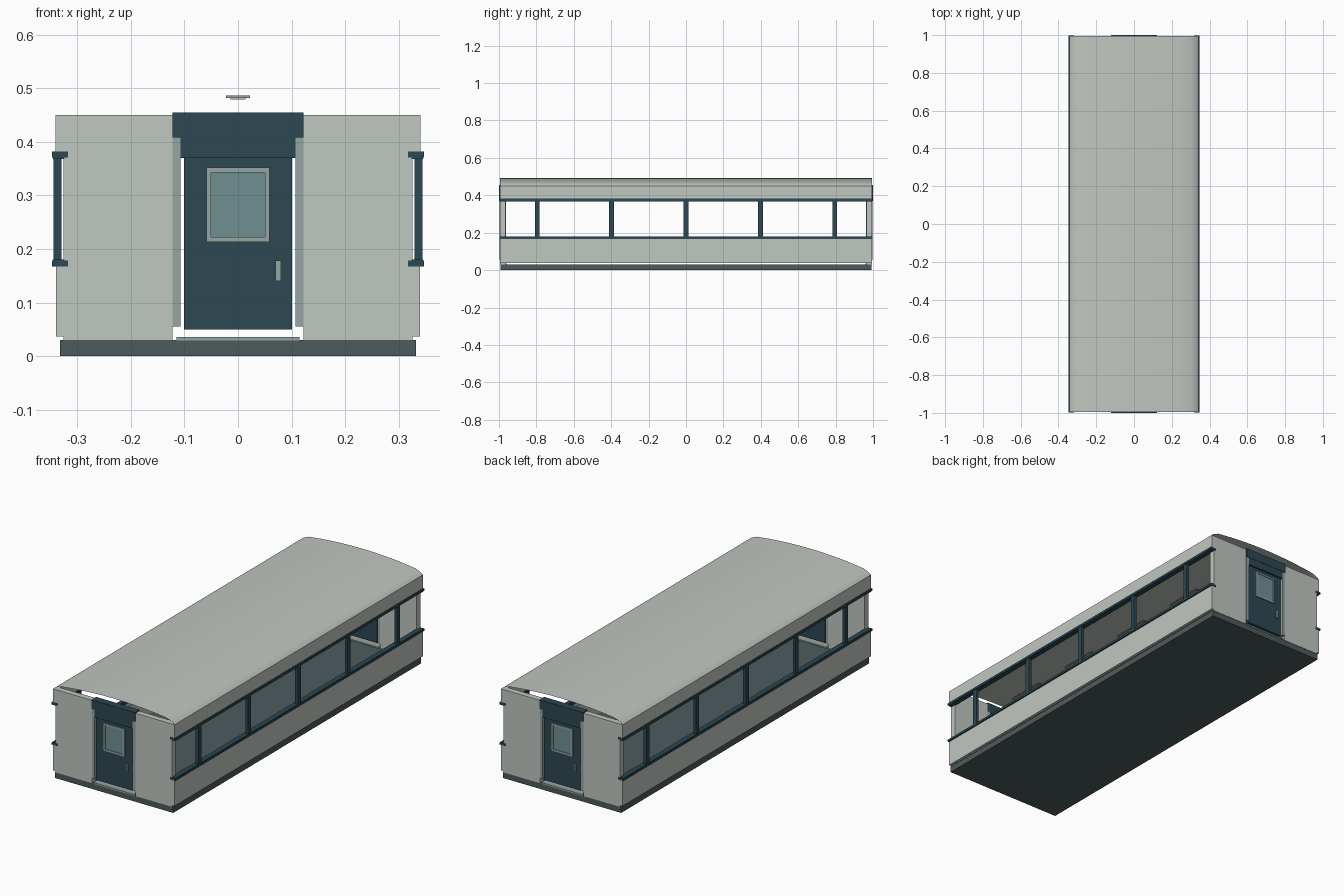
import bpy, bmesh, math
from mathutils import Matrix

if "Cube" in bpy.data.objects:
    bpy.data.objects.remove(bpy.data.objects["Cube"])

def material(name, rgb):
    m = bpy.data.materials.new(name)
    m.diffuse_color = (*rgb, 1)
    m.use_nodes = True
    m.node_tree.nodes["Principled BSDF"].inputs["Base Color"].default_value = m.diffuse_color
    return m

PALE = material("pale_paint", (0.53, 0.57, 0.53))
TEAL = material("dark_teal", (0.025, 0.065, 0.085))
JAMB = material("grey_teal", (0.30, 0.38, 0.37))
GLASS = material("door_glass", (0.16, 0.28, 0.29))
DARK = material("dark_base", (0.075, 0.105, 0.11))
TURN = Matrix.Rotation(math.pi, 4, 'Z')

def make(name, bm, mat):
    me = bpy.data.meshes.new(name)
    bm.to_mesh(me)
    bm.free()
    me.materials.append(mat)
    ob = bpy.data.objects.new(name, me)
    bpy.context.collection.objects.link(ob)
    return ob

def box(name, x, y, z, mat, twin=False):
    """Box from (min, max) ranges; twin adds a copy turned half round."""
    bm = bmesh.new()
    bmesh.ops.create_cube(bm, size=1)
    for v in bm.verts:
        for i, (a, b) in enumerate((x, y, z)):
            v.co[i] = a if v.co[i] < 0 else b
    if twin:
        copy = bmesh.ops.duplicate(bm, geom=bm.verts[:] + bm.edges[:] + bm.faces[:])
        verts = [g for g in copy["geom"] if isinstance(g, bmesh.types.BMVert)]
        bmesh.ops.transform(bm, matrix=TURN, verts=verts)
    return make(name, bm, mat)

FULL = (-0.995, 0.995)

# Floor slab
box("floor_base", (-0.332, 0.332), (-0.993, 0.993), (0, 0.03), DARK)

# Long sides: panels, rails and window posts (both sides at once)
box("lower_side_panel", (0.325, 0.34), FULL, (0.037, 0.173), PALE, True)
box("upper_side_panel", (0.322, 0.341), FULL, (0.38, 0.45), PALE, True)
box("inner_bead", (0.3215, 0.325), FULL, (0.139, 0.144), PALE, True)
for label, z, lip in (("lower", (0.167, 0.178), (0.173, 0.180)),
                      ("upper", (0.371, 0.382), (0.368, 0.375))):
    box(label + "_window_rail", (0.317, 0.347), (-0.997, 0.997), z, TEAL, True)
    box(label + "_rail_lip", (0.324, 0.345), FULL, lip, TEAL, True)
for i in range(5):
    y = (i - 2) * 0.398
    box(f"window_post_{i}", (0.329, 0.344), (y - 0.0125, y + 0.0125), (0.17, 0.375), TEAL)
    box(f"window_post_far_{i}", (-0.344, -0.329), (y - 0.0125, y + 0.0125), (0.17, 0.375), TEAL)

# End walls with a doorway between the two halves
WALL = (-0.995, -0.965)
box("end_wall_right", (0.122, 0.326), WALL, (0.03, 0.45), PALE, True)
box("end_wall_left", (-0.326, -0.122), WALL, (0.03, 0.45), PALE, True)
for side, x in (("right", (0.107, 0.122)), ("left", (-0.122, -0.107))):
    box("door_jamb_" + side, x, (-0.997, -0.963), (0.055, 0.41), JAMB, True)
box("door_header_top", (-0.122, 0.122), (-1.0, -0.962), (0.408, 0.455), TEAL, True)
box("door_header", (-0.107, 0.107), (-0.9985, -0.963), (0.37, 0.41), TEAL, True)
box("door_threshold", (-0.115, 0.115), (-0.995, -0.96), (0.029, 0.036), JAMB, True)

# End doors
box("door_leaf", (-0.101, 0.101), (-0.99, -0.97), (0.05, 0.372), TEAL, True)
box("door_glass", (-0.052, 0.052), (-0.992, -0.968), (0.22, 0.344), GLASS, True)
for side, x, z in (("left", (-0.059, -0.05), (0.213, 0.352)),
                   ("right", (0.05, 0.059), (0.213, 0.352)),
                   ("bottom", (-0.05, 0.05), (0.213, 0.222)),
                   ("top", (-0.05, 0.05), (0.343, 0.352))):
    box("door_window_frame_" + side, x, (-0.995, -0.966), z, JAMB, True)
box("door_handle", (0.07, 0.08), (-0.998, -0.988), (0.14, 0.178), JAMB, True)

# Ceiling lights under the ridge
for i in range(5):
    y = (i - 2) * 0.398
    box(f"ceiling_light_{i}", (-0.022, 0.022), (y - 0.1, y + 0.1), (0.482, 0.486), JAMB)
    box(f"light_lens_{i}", (-0.014, 0.014), (y - 0.09, y + 0.09), (0.479, 0.482), PALE)

# Arched roof sheet with sloping shoulders
half = [(0.341, 0.45), (0.333, 0.457), (0.318, 0.465)]
half += [(x, 0.492 - 0.02 * (x / 0.3) ** 2) for x in (0.3, 0.24, 0.18, 0.12, 0.06)]
profile = half + [(0, 0.492)] + [(-x, z) for x, z in reversed(half)]
bm = bmesh.new()
rows = [[bm.verts.new((x, y, z)) for x, z in profile] for y in FULL]
for i in range(len(profile) - 1):
    bm.faces.new((rows[0][i], rows[1][i], rows[1][i + 1], rows[0][i + 1]))
roof = make("roof", bm, PALE)
for p in roof.data.polygons:
    p.use_smooth = True
